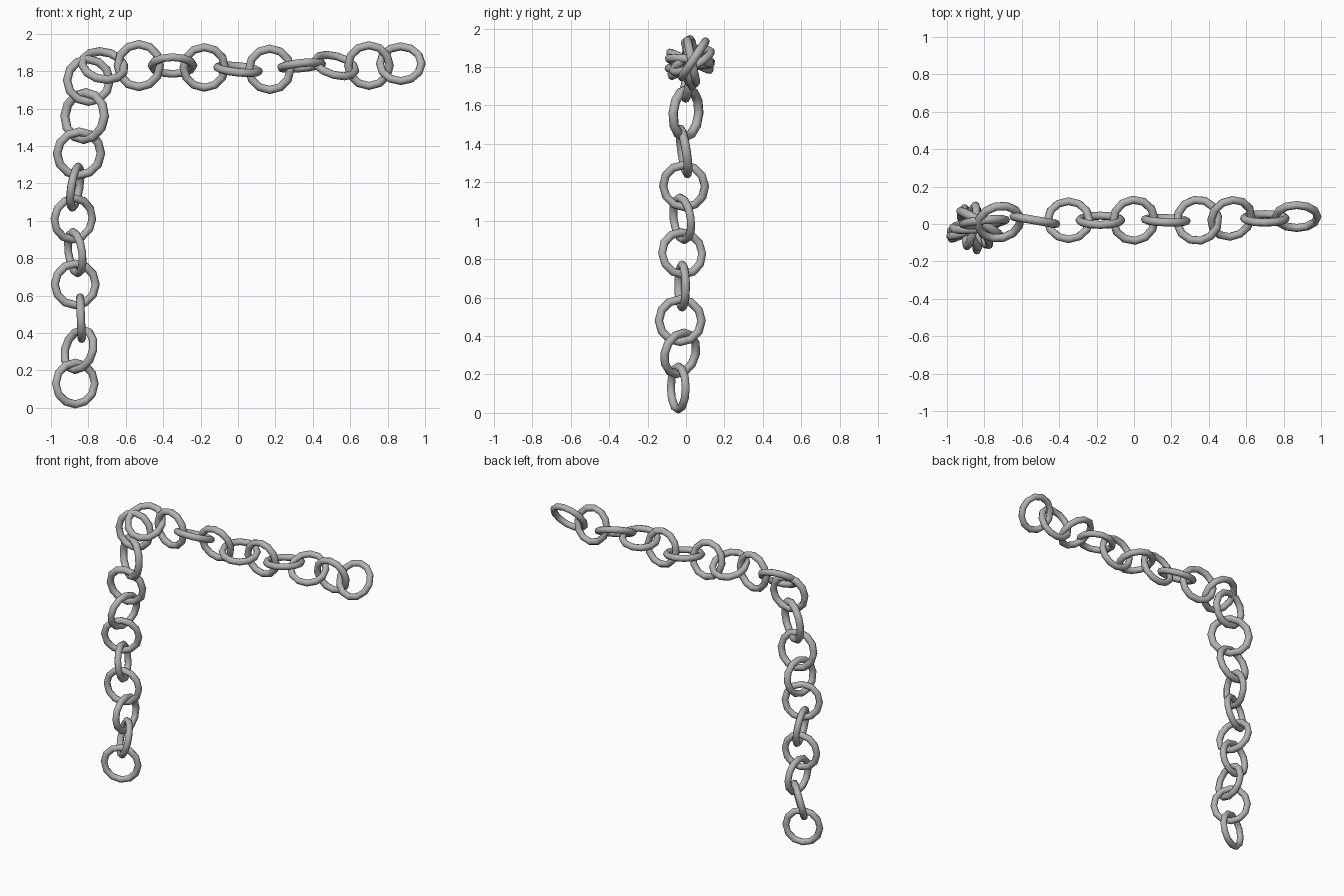
import bpy
import math
from mathutils import Vector

# Remove the default cube only
default_cube = bpy.data.objects.get("Cube")
if default_cube:
    bpy.data.objects.remove(default_cube, do_unlink=True)

RING_RADIUS = 0.111
WIRE_RADIUS = 0.022
RING_SIDES = 12
WIRE_SIDES = 8


def make_material(name, colour):
    material = bpy.data.materials.new(name)
    material.use_nodes = True
    material.diffuse_color = colour
    shader = material.node_tree.nodes["Principled BSDF"]
    shader.inputs["Base Color"].default_value = colour
    return material


steel = make_material("grey steel", (0.45, 0.45, 0.45, 1))


def add_link(name, centre, axis, size=1.0):
    """One closed round link, facing along its axis."""
    rotation = Vector(axis).to_track_quat("Z", "Y").to_euler()
    bpy.ops.mesh.primitive_torus_add(
        major_radius=RING_RADIUS * size,
        minor_radius=WIRE_RADIUS * size,
        major_segments=RING_SIDES,
        minor_segments=WIRE_SIDES,
        location=centre,
        rotation=rotation,
    )
    link = bpy.context.object
    link.name = name
    link.data.materials.append(steel)
    bpy.ops.object.shade_smooth_by_angle(angle=math.radians(75))
    return link


# Hanging links, from the bottom up: centre, axis, optional size
hanging_links = [
    ((-0.87, -0.04, 0.13), (0.35, -0.94, 0)),
    ((-0.85, -0.03, 0.31), (0.71, 0.66, -0.24)),
    ((-0.84, -0.03, 0.48), (1, 0, 0.04)),
    ((-0.87, -0.02, 0.66), (0.17, -0.98, 0)),
    ((-0.87, -0.02, 0.83), (0.93, 0.33, 0.13)),
    ((-0.88, -0.02, 1.01), (-0.4, 0.9, 0.12)),
    ((-0.87, -0.01, 1.18), (0.97, -0.2, -0.15)),
    ((-0.85, -0.01, 1.36), (-0.1, 0.98, 0.15), 1.06),
    ((-0.82, 0, 1.56), (0.53, 0.84, -0.07), 1.13),
    ((-0.8, 0.01, 1.75), (0.1, -0.98, 0.1), 1.03),
]

# Level links, from the corner to the free end
level_links = [
    ((-0.72, 0.01, 1.83), (0.15, -0.62, 0.72), 1.03),
    ((-0.53, 0.02, 1.83), (0.17, 0.98, 0), 1.03),
    ((-0.35, 0.02, 1.83), (0, 0.4, 0.91)),
    ((-0.18, 0.02, 1.82), (0, 0.97, 0.22)),
    ((0, 0.02, 1.81), (0.1, -0.15, 0.98)),
    ((0.17, 0.02, 1.81), (0.04, 0.99, 0.1)),
    ((0.34, 0.02, 1.83), (-0.1, 0.12, 0.98)),
    ((0.52, 0.03, 1.83), (0.25, -0.45, 0.85)),
    ((0.7, 0.03, 1.83), (0, 0.97, 0.2)),
    ((0.87, 0.04, 1.84), (0, -0.83, 0.55)),
]

for prefix, links in (("hanging_link", hanging_links), ("level_link", level_links)):
    for number, link in enumerate(links, start=1):
        add_link(f"{prefix}_{number}", *link)
